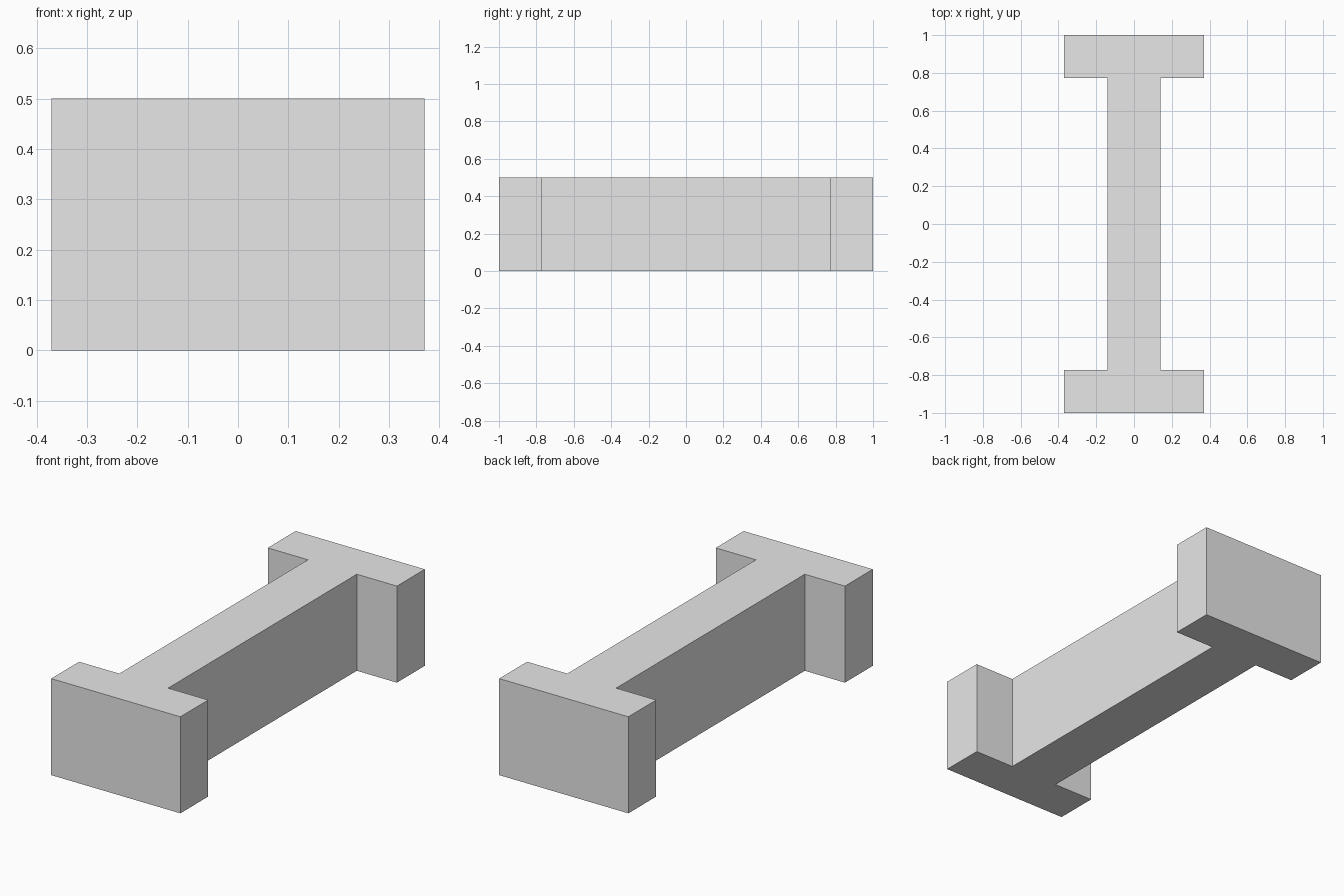
import bpy
import bmesh

cube = bpy.data.objects.get("Cube")
if cube:
    bpy.data.objects.remove(cube, do_unlink=True)

HALF_WIDTH, HALF_WEB = 0.37, 0.14
HALF_LENGTH, FLANGE_INNER = 1.0, 0.772
HEIGHT = 0.5

# Plain grey material
grey = bpy.data.materials.new("light_grey")
grey.use_nodes = True
colour = (0.8, 0.8, 0.8, 1)
grey.diffuse_color = colour
grey.node_tree.nodes["Principled BSDF"].inputs["Base Color"].default_value = colour

# I-shaped outline: one side, then the same side turned half a circle
side = [(HALF_WIDTH, -HALF_LENGTH), (HALF_WIDTH, -FLANGE_INNER),
        (HALF_WEB, -FLANGE_INNER), (HALF_WEB, FLANGE_INNER),
        (HALF_WIDTH, FLANGE_INNER), (HALF_WIDTH, HALF_LENGTH)]
outline = side + [(-x, -y) for x, y in side]

# Beam: the outline raised to full height
bm = bmesh.new()
base = bm.faces.new([bm.verts.new((x, y, 0)) for x, y in outline])
raised = bmesh.ops.extrude_face_region(bm, geom=[base], use_keep_orig=True)
top_verts = [v for v in raised["geom"] if isinstance(v, bmesh.types.BMVert)]
bmesh.ops.translate(bm, verts=top_verts, vec=(0, 0, HEIGHT))
bmesh.ops.recalc_face_normals(bm, faces=bm.faces[:])

mesh = bpy.data.meshes.new("i_beam")
bm.to_mesh(mesh)
bm.free()
mesh.materials.append(grey)
beam = bpy.data.objects.new("i_beam", mesh)
bpy.context.collection.objects.link(beam)
